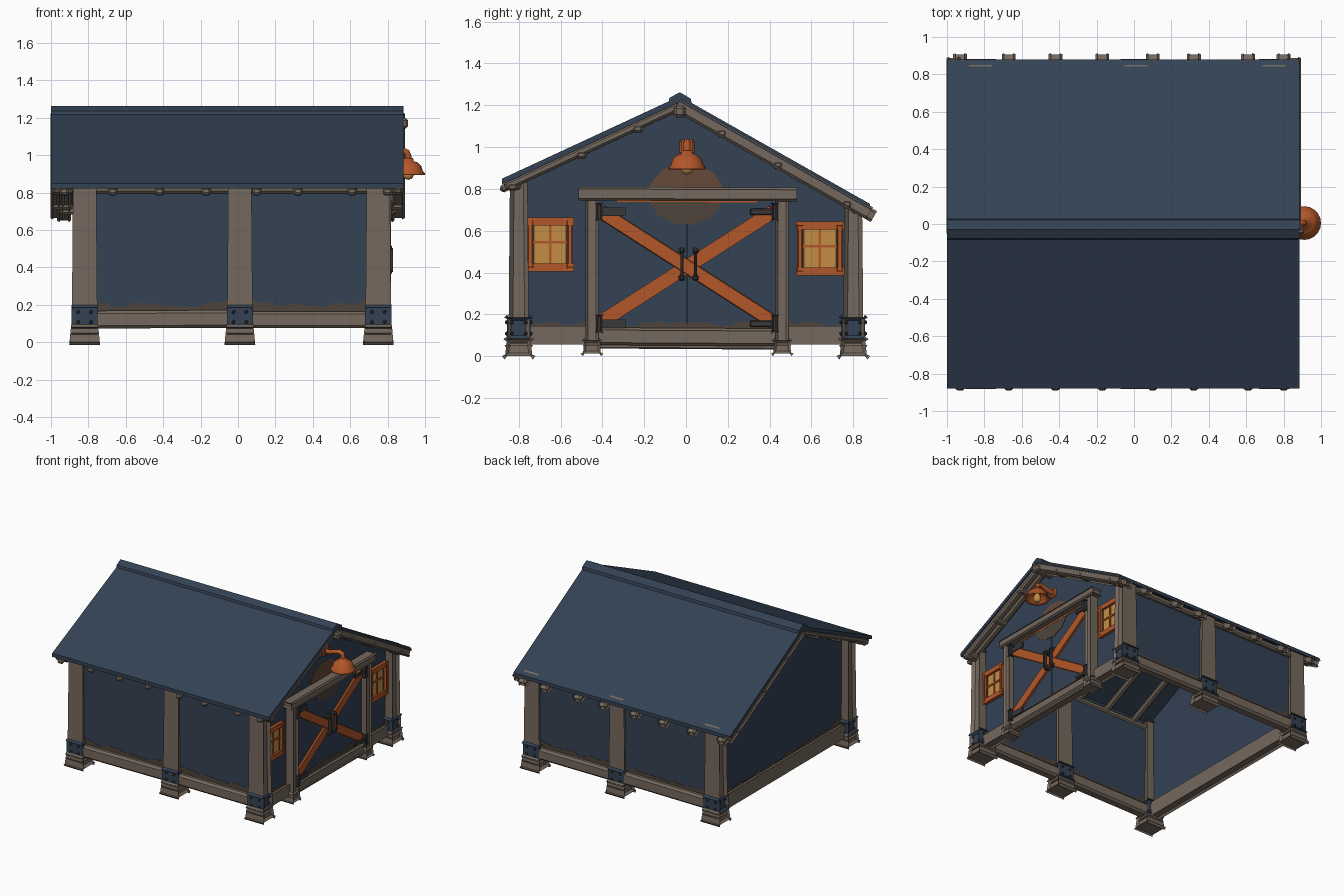
import bpy, bmesh, math, random
from mathutils import Vector, Matrix

if "Cube" in bpy.data.objects:
    bpy.data.objects.remove(bpy.data.objects["Cube"])

random.seed(4)


def material(name, r, g, b):
    m = bpy.data.materials.new(name)
    m.diffuse_color = (r, g, b, 1)
    m.use_nodes = True
    m.node_tree.nodes["Principled BSDF"].inputs["Base Color"].default_value = m.diffuse_color
    return m


NAVY = material("navy paint", 0.033, 0.054, 0.088)
WOOD = material("grey brown wood", 0.18, 0.14, 0.11)
ORANGE = material("orange paint", 0.45, 0.095, 0.022)
GLASS = material("amber glass", 0.55, 0.27, 0.06)
METAL = material("dark metal", 0.04, 0.04, 0.042)
DIRT = material("brown dirt", 0.075, 0.057, 0.043)
GLOW = material("warm worn paint", 0.13, 0.068, 0.042)


def finish(name, bm, mat, smooth=False):
    bmesh.ops.recalc_face_normals(bm, faces=bm.faces)
    me = bpy.data.meshes.new(name)
    bm.to_mesh(me)
    bm.free()
    me.materials.append(mat)
    for p in me.polygons:
        p.use_smooth = smooth
    ob = bpy.data.objects.new(name, me)
    bpy.context.collection.objects.link(ob)
    return ob


def prism(name, pts, axis, a, b, mat):
    """Extrude a 2D outline (y,z) along x, or (x,z) along y."""
    bm = bmesh.new()
    place = (lambda p, t: (t, p[0], p[1])) if axis == 'x' else (lambda p, t: (p[0], t, p[1]))
    lo = [bm.verts.new(place(p, a)) for p in pts]
    hi = [bm.verts.new(place(p, b)) for p in pts]
    bm.faces.new(lo)
    bm.faces.new(hi)
    for i in range(len(pts)):
        j = (i + 1) % len(pts)
        bm.faces.new((lo[i], lo[j], hi[j], hi[i]))
    return finish(name, bm, mat)


def beam(name, p0, p1, w, h, mat, bevel=0.012, taper=1.0):
    """Box between two points; w is sideways, h is the other direction."""
    p0, p1 = Vector(p0), Vector(p1)
    d = (p1 - p0).normalized()
    ref = Vector((0, 0, 1)) if abs(d.z) < 0.95 else Vector((0, 1, 0))
    side = d.cross(ref).normalized()
    up = side.cross(d)
    bm = bmesh.new()
    bmesh.ops.create_cube(bm, size=1)
    for v in bm.verts:
        k = taper if v.co.z > 0 else 1
        v.co = p0.lerp(p1, v.co.z + 0.5) + side * v.co.x * w * k + up * v.co.y * h * k
    if bevel:
        bmesh.ops.bevel(bm, geom=bm.edges[:], offset=bevel, segments=1, affect='EDGES')
    return finish(name, bm, mat)


def lathe(name, profile, cx, cy, mat, seg=20):
    bm = bmesh.new()
    rings = [[bm.verts.new((cx + r * math.cos(2 * math.pi * i / seg),
                            cy + r * math.sin(2 * math.pi * i / seg), z))
              for i in range(seg)] for r, z in profile]
    for r0, r1 in zip(rings, rings[1:]):
        for i in range(seg):
            j = (i + 1) % seg
            bm.faces.new((r0[i], r0[j], r1[j], r1[i]))
    bmesh.ops.remove_doubles(bm, verts=bm.verts, dist=0.0005)
    return finish(name, bm, mat, True)


# Roof: uneven gable, the back eave hangs lower
RY = -0.03


def under(y):
    return 1.215 - (0.464 * (RY - y) if y < RY else 0.566 * (y - RY))


for side, e in (("front", -0.88), ("back", 0.88)):
    t = 0.028
    prism(side + "_roof", [(RY, under(RY)), (e, under(e)), (e, under(e) + t), (RY, under(RY) + t)],
          'x', -1.0, 0.885, NAVY)
    s = -1 if e < 0 else 1
    # rafters below the roof, tips peeking past the eave
    for x in (-0.93, -0.67, -0.42, -0.17, 0.10, 0.32, 0.61, 0.80):
        y = e + s * 0.008
        beam(side + "_rafter", (x, RY, under(RY) - 0.022), (x, y, under(y) - 0.022), 0.05, 0.036, WOOD)
    # gable edge logs
    for x in (-0.965, 0.855):
        y = e * 0.985
        beam(side + "_gable_log", (x, RY, under(RY) - 0.018), (x, y, under(y) - 0.018), 0.05, 0.042, WOOD)
    # purlin ends under the gable logs
    for y in (RY + s * 0.2, RY + s * 0.47, RY + s * 0.8):
        for x in (-0.94, 0.83):
            beam("purlin_end", (x - 0.055, y, under(y) - 0.035), (x + 0.055, y, under(y) - 0.035), 0.05, 0.04, WOOD)
    y = e - s * 0.07
    beam(side + "_eave_log", (-0.96, y, under(y) - 0.035), (0.85, y, under(y) - 0.035), 0.045, 0.045, WOOD)

prism("ridge_cap", [(-0.085, 1.212), (-0.078, 1.236), (-0.03, 1.262), (0.022, 1.232), (0.028, 1.208), (-0.03, 1.235)],
      'x', -1.0, 0.886, NAVY)
beam("ridge_beam", (-0.97, RY, 1.17), (0.91, RY, 1.17), 0.055, 0.055, WOOD)

# Walls
W = 0.0025
XL, XR, YF, YB = -0.82, 0.75, -0.8, 0.8
gable = [(YF, 0.09), (YB, 0.09), (YB, under(YB)), (RY, under(RY)), (YF, under(YF))]
for n, x in (("left", XL), ("right", XR)):
    prism(n + "_wall", gable, 'x', x - W, x + W, NAVY)
for n, y in (("front", YF), ("back", YB)):
    prism(n + "_wall", [(XL, 0.09), (XR, 0.09), (XR, under(y)), (XL, under(y))], 'y', y - W, y + W, NAVY)


# Jagged dirt along the wall bottoms, higher next to the posts
def dirt(a, b, base, axis, at):
    n = max(5, int((b - a) / 0.04))
    top = []
    for i in range(n + 1):
        f = i / n
        edge = 0.035 * max(0, abs(2 * f - 1) - 0.7) / 0.3
        top.append((a + (b - a) * f, base + 0.028 + edge + random.uniform(-0.012, 0.015)))
    prism("wall_dirt", [(b, base - 0.03), (a, base - 0.03)] + top, axis, at - 0.0048, at + 0.0048, DIRT)


for y in (YF, YB):
    dirt(XL + 0.03, 0.0, 0.17, 'y', y)
    dirt(0.02, XR - 0.03, 0.17, 'y', y)
dirt(YF + 0.03, YB - 0.03, 0.15, 'x', XL)
dirt(YF + 0.03, -0.47, 0.125, 'x', XR)
dirt(0.48, YB - 0.03, 0.125, 'x', XR)

# Sill beams
for n, y in (("front", YF), ("back", YB)):
    beam(n + "_sill_left", (XL, y, 0.12), (0.01, y, 0.125), 0.08, 0.095, WOOD, 0.015)
    beam(n + "_sill_right", (0.01, y, 0.12), (XR, y, 0.12), 0.08, 0.09, WOOD, 0.015)
beam("left_sill", (XL, YF, 0.115), (XL, YB, 0.115), 0.08, 0.085, WOOD, 0.015)
beam("right_sill_front", (XR, YF, 0.1), (XR, -0.45, 0.1), 0.075, 0.065, WOOD)
beam("right_sill_back", (XR, 0.46, 0.1), (XR, YB, 0.1), 0.075, 0.065, WOOD)

# Main posts with stone-like feet, navy brackets and bolts
bolts = bmesh.new()
for y in (YF, YB):
    for x in (XL, 0.01, XR):
        beam("post", (x, y, 0.05), (x, y, under(y) - 0.012), 0.098, 0.098, WOOD, 0.02, 0.86)
        beam("post_foot", (x, y, 0), (x, y, 0.08), 0.13, 0.13, WOOD, 0.016, 0.88)
        beam("post_bracket", (x, y, 0.085), (x, y, 0.185), 0.112, 0.112, NAVY, 0.014)
        for k in range(4):
            rot = Matrix.Rotation(k * math.pi / 2, 3, 'Z')
            for u in (-0.034, 0.034):
                for z in (0.108, 0.162):
                    p = rot @ Vector((0.057, u, 0)) + Vector((x, y, z))
                    bmesh.ops.create_icosphere(bolts, subdivisions=1, radius=0.011,
                                               matrix=Matrix.Translation(p))
finish("bracket_bolts", bolts, METAL)

# Door frame
for y in (-0.45, 0.46):
    beam("door_post", (0.775, y, 0.05), (0.775, y, 0.77), 0.062, 0.062, WOOD)
    beam("door_post_foot", (0.775, y, 0.012), (0.775, y, 0.075), 0.085, 0.085, WOOD, 0.012, 0.88)
beam("door_lintel", (0.785, -0.505, 0.777), (0.785, 0.52, 0.773), 0.085, 0.045, WOOD, 0.01)
beam("door_sill", (0.77, -0.42, 0.095), (0.77, 0.43, 0.09), 0.06, 0.06, WOOD)
beam("door_step", (0.765, -0.41, 0.055), (0.765, 0.42, 0.05), 0.05, 0.025, WOOD, 0.006)

# Double door with crossed braces
for n, a, b in (("front", -0.42, 0.003), ("back", 0.007, 0.43)):
    prism(n + "_door", [(a, 0.11), (b, 0.11), (b, 0.76), (a, 0.76)], 'x', 0.752, 0.775, NAVY)
beam("door_brace_rising", (0.784, -0.405, 0.165), (0.784, 0.415, 0.69), 0.02, 0.058, ORANGE, 0.004)
beam("door_brace_falling", (0.786, -0.405, 0.69), (0.786, 0.415, 0.165), 0.02, 0.058, ORANGE, 0.004)
prism("door_top_stripe", [(-0.33, 0.738), (0.34, 0.735), (0.34, 0.745), (-0.33, 0.747)], 'x', 0.774, 0.78, ORANGE)
dirt(-0.41, 0.42, 0.125, 'x', 0.773)

# Hinges and handles
for s, yc in ((1, -0.415), (-1, 0.425)):
    for z in (0.69, 0.155):
        beam("hinge_strap", (0.799, yc, z), (0.799, yc + s * 0.12, z), 0.014, 0.03, METAL, 0.005)
        beam("hinge_barrel", (0.802, yc, z - 0.04), (0.802, yc, z + 0.04), 0.026, 0.026, METAL, 0.007)
for y in (-0.02, 0.045):
    beam("handle_bar", (0.818, y, 0.38), (0.818, y, 0.5), 0.014, 0.014, METAL, 0.004)
    for z in (0.375, 0.505):
        beam("handle_mount", (0.774, y, z), (0.824, y, z), 0.03, 0.03, METAL, 0.008)

# Windows beside the door
for yc, zc in ((-0.65, 0.535), (0.64, 0.515)):
    x, hw, hh = 0.762, 0.095, 0.11
    prism("window_glass", [(yc - hw, zc - hh), (yc + hw, zc - hh), (yc + hw, zc + hh), (yc - hw, zc + hh)],
          'x', 0.751, 0.759, GLASS)
    for s in (-1, 1):
        beam("window_jamb", (x, yc + s * hw, zc - hh), (x, yc + s * hw, zc + hh), 0.034, 0.026, ORANGE, 0.005)
        beam("window_rail", (x, yc - hw - 0.015, zc + s * hh), (x, yc + hw + 0.015, zc + s * hh), 0.04, 0.028, ORANGE, 0.005)
        beam("window_inner_edge", (0.76, yc + s * 0.078, zc - hh), (0.76, yc + s * 0.078, zc + hh), 0.008, 0.008, DIRT, 0)
    beam("window_bar_upright", (0.76, yc, zc - hh), (0.76, yc, zc + hh), 0.012, 0.012, ORANGE, 0)
    beam("window_bar_level", (0.76, yc - hw, zc + 0.01), (0.76, yc + hw, zc + 0.01), 0.012, 0.012, ORANGE, 0)

# Worn round patch around the lamp, split above and below the lintel
ring = [(0.18 * math.cos(a * math.pi / 6 + 0.2), 0.775 + 0.15 * math.sin(a * math.pi / 6 + 0.2)) for a in range(12)]
prism("patch_above_lintel", [(y, z) for y, z in ring if z > 0.78] + [(-0.18, 0.775), (0.18, 0.775)],
      'x', 0.751, 0.755, GLOW)
prism("patch_on_door", [(0.18, 0.755), (-0.18, 0.755)] + [(y, z) for y, z in ring if z < 0.75],
      'x', 0.773, 0.7785, DIRT)

# Lamp: gooseneck arm, shade and bulb
LX, LY = 0.91, 0.005
cu = bpy.data.curves.new("lamp_arm_path", 'CURVE')
cu.dimensions = '3D'
cu.bevel_depth = 0.017
cu.bevel_resolution = 2
sp = cu.splines.new('POLY')
path = [(0.75, 1.0), (0.80, 1.0), (0.84, 1.015), (0.88, 1.024), (0.902, 1.016), (LX, 0.995), (LX, 0.955)]
sp.points.add(len(path) - 1)
for p, (x, z) in zip(sp.points, path):
    p.co = (x, LY, z, 1)
tmp = bpy.data.objects.new("lamp_arm_helper", cu)
bpy.context.collection.objects.link(tmp)
bpy.context.view_layer.update()
arm_mesh = bpy.data.meshes.new_from_object(tmp.evaluated_get(bpy.context.evaluated_depsgraph_get()))
bpy.data.objects.remove(tmp)
arm_bm = bmesh.new()
arm_bm.from_mesh(arm_mesh)
finish("lamp_arm", arm_bm, ORANGE, True)
beam("lamp_wall_plate", (0.75, LY, 1.0), (0.768, LY, 1.0), 0.07, 0.07, ORANGE, 0.008)
lathe("lamp_shade", [(0.0, 0.985), (0.026, 0.984), (0.03, 0.968), (0.052, 0.96), (0.07, 0.942), (0.078, 0.915),
                     (0.09, 0.903), (0.089, 0.893), (0.072, 0.905), (0.06, 0.935), (0.0, 0.953)], LX, LY, ORANGE)
lathe("lamp_bulb", [(0.0, 0.868), (0.02, 0.874), (0.03, 0.892), (0.026, 0.912), (0.015, 0.945), (0.0, 0.95)],
      LX, LY, GLASS, 12)
